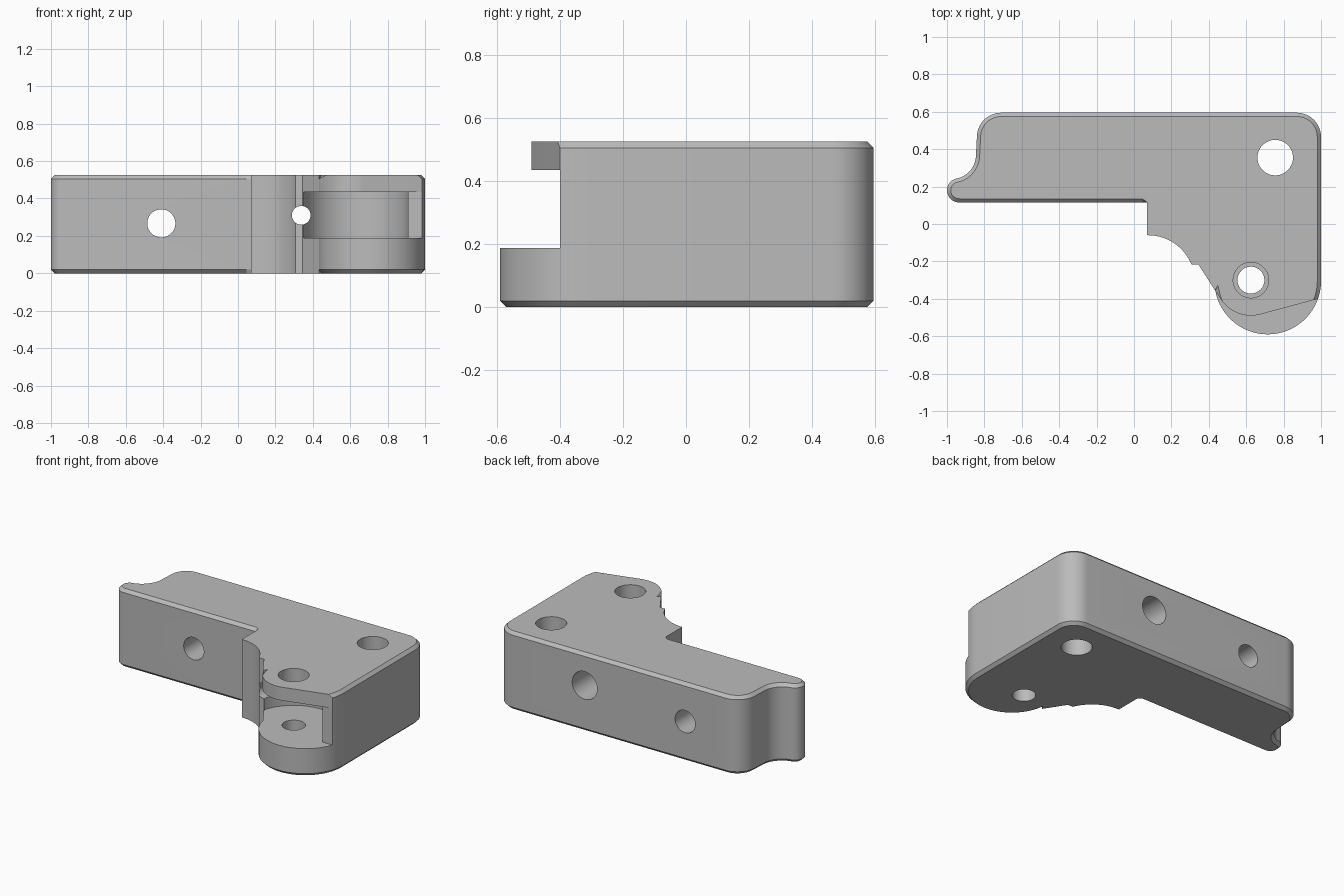
import bpy, bmesh
from math import sin, cos, radians
from mathutils import Vector

cube = bpy.data.objects.get("Cube")
if cube:
    bpy.data.objects.remove(cube, do_unlink=True)

HEIGHT, CHAMFER = 0.525, 0.02
SLOT_LOW, SLOT_HIGH = 0.188, 0.435

grey = bpy.data.materials.new("plain grey")
grey.use_nodes = True
grey.diffuse_color = (0.5, 0.5, 0.5, 1)
grey.node_tree.nodes["Principled BSDF"].inputs["Base Color"].default_value = (0.5, 0.5, 0.5, 1)


def arc(cx, cy, r, start, end, n=14):
    angles = [radians(start + (end - start) * i / n) for i in range(n + 1)]
    return [(cx + r * cos(a), cy + r * sin(a)) for a in angles]


def loft(name, rings):
    """Closed solid through stacked rings of (outline, z)."""
    bm = bmesh.new()
    loops = [[bm.verts.new((x, y, z)) for x, y in pts] for pts, z in rings]
    bm.faces.new(loops[0])
    bm.faces.new(loops[-1])
    for a, b in zip(loops, loops[1:]):
        for i in range(len(a)):
            j = (i + 1) % len(a)
            bm.faces.new((a[i], a[j], b[j], b[i]))
    bmesh.ops.recalc_face_normals(bm, faces=bm.faces)
    mesh = bpy.data.meshes.new(name)
    bm.to_mesh(mesh)
    bm.free()
    mesh.materials.append(grey)
    obj = bpy.data.objects.new(name, mesh)
    bpy.context.collection.objects.link(obj)
    return obj


def inset(pts, count, d):
    """Move the first count points of a clockwise outline inward by d."""
    out = []
    for i, p in enumerate(pts):
        p = Vector(p)
        if i < count:
            a = (p - Vector(pts[i - 1])).normalized()
            b = (Vector(pts[(i + 1) % len(pts)]) - p).normalized()
            n = Vector((a.y, -a.x)) + Vector((b.y, -b.x))
            p = p + n * (2 * d / n.length_squared)
        out.append((p.x, p.y))
    return out


# Chamfered run: front edge, end lobe, back, right side, lower lug
chamfered = [(0.045, 0.115)]
chamfered += arc(-0.935, 0.18, 0.065, 270, 102)
chamfered += arc(-0.975, 0.37, 0.13, -78, 0)[1:]
chamfered += arc(-0.71, 0.465, 0.13, 180, 90)
chamfered += arc(0.87, 0.465, 0.13, 90, 0)
chamfered += arc(0.715, -0.305, 0.285, 0, -170, 32)
# Plain run: lug flank, step, concave notch, inner corner
plain = [(0.433, -0.355), (0.345, -0.217)]
plain += arc(0.075, -0.31, 0.25, 22, 90)
plain += [(0.07, -0.06), (0.07, 0.115)]
outline = chamfered + plain
inner = inset(outline, len(chamfered), CHAMFER)

body = loft("bracket_body", [(inner, 0), (outline, CHAMFER),
                             (outline, HEIGHT - CHAMFER), (inner, HEIGHT)])

cutters = []


def prism_cutter(name, pts, low, high):
    cutters.append(loft(name, [(pts, low), (pts, high)]))


def hole_cutter(name, r, axis, center, low, high):
    ring = arc(0, 0, r, 0, 360, 48)[:-1]
    obj = loft(name, [(ring, low), (ring, high)])
    if axis == "Z":
        obj.location = (center[0], center[1], 0)
    else:
        obj.rotation_euler.x = radians(-90)
        obj.location = (center[0], 0, center[1])
    cutters.append(obj)


# Trim above the lower lug, leaving the upper lug's rounded nose
nose = [(0.425, -0.345)] + arc(0.625, -0.3, 0.19, 213, 285)
prism_cutter("nose_trim", nose + [(0.984, -0.4), (1.2, -0.4), (1.2, -0.8), (0.3, -0.8)],
             SLOT_LOW, 0.8)
# Round-backed slot between the lugs
slot = arc(0.625, -0.3, 0.285, 0, 200, 36)
prism_cutter("lug_slot", slot + [(0.3, -0.8), (1.2, -0.8), (1.2, -0.4), (0.91, -0.4)],
             SLOT_LOW, SLOT_HIGH)
# Upright holes
hole_cutter("mount_hole", 0.095, "Z", (0.755, 0.355), -0.2, 0.8)
hole_cutter("pivot_hole", 0.072, "Z", (0.625, -0.3), -0.2, 0.3)
hole_cutter("pivot_counterbore", 0.095, "Z", (0.625, -0.3), 0.3, 0.8)
# Holes from front to back
hole_cutter("cross_hole", 0.075, "Y", (-0.41, 0.267), -0.8, 0.8)
hole_cutter("spring_hole", 0.05, "Y", (0.338, 0.31), -0.8, 0.8)
hole_cutter("spring_counterbore", 0.093, "Y", (0.338, 0.31), 0.05, 0.8)

bpy.context.view_layer.objects.active = body
for cutter in cutters:
    cutter.hide_render = True
    mod = body.modifiers.new(cutter.name, "BOOLEAN")
    mod.operation, mod.solver, mod.object = "DIFFERENCE", "EXACT", cutter
    bpy.ops.object.modifier_apply(modifier=mod.name)
for cutter in cutters:
    bpy.data.objects.remove(cutter, do_unlink=True)

bpy.ops.object.select_all(action="DESELECT")
body.select_set(True)
bpy.ops.object.shade_smooth_by_angle(angle=radians(25))
